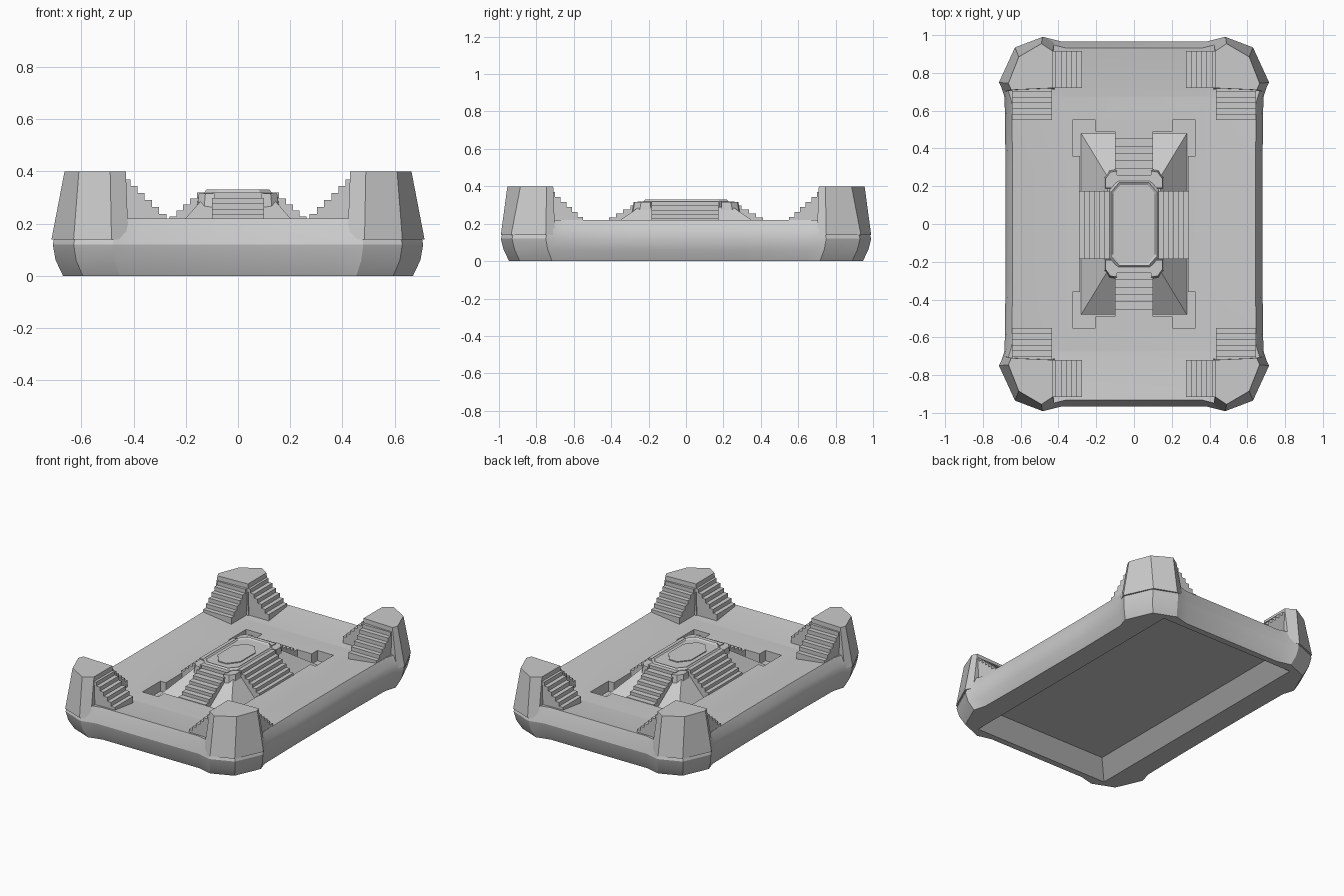
import bpy, bmesh, math

if "Cube" in bpy.data.objects:
    bpy.data.objects.remove(bpy.data.objects["Cube"])


def loft(name, loops, smooth=False):
    """Closed solid skinned through a stack of equal-length 3D loops."""
    bm = bmesh.new()
    rows = [[bm.verts.new(p) for p in lp] for lp in loops]
    n = len(rows[0])
    for a, b in zip(rows, rows[1:]):
        for i in range(n):
            j = (i + 1) % n
            bm.faces.new((a[i], a[j], b[j], b[i]))
    bm.faces.new(rows[0])
    bm.faces.new(rows[-1])
    bmesh.ops.remove_doubles(bm, verts=bm.verts, dist=1e-4)
    bmesh.ops.recalc_face_normals(bm, faces=bm.faces)
    me = bpy.data.meshes.new(name)
    bm.to_mesh(me)
    bm.free()
    ob = bpy.data.objects.new(name, me)
    bpy.context.collection.objects.link(ob)
    if smooth:
        bpy.ops.object.select_all(action='DESELECT')
        ob.select_set(True)
        bpy.context.view_layer.objects.active = ob
        bpy.ops.object.shade_smooth_by_angle(angle=math.radians(25))
    return ob


def at(pts, z, sx=1, sy=1):
    return [(x * sx, y * sy, z) for x, y in pts]


def four(q):
    """Mirror a quadrant outline (from +x side to +y side) to all quadrants."""
    r = q[::-1]
    return (q + [(-x, y) for x, y in r] + [(-x, -y) for x, y in q]
            + [(x, -y) for x, y in r])


def stairs(name, d0, d1, z0, z1, n, w0, w1, axis, sx, sy, bottom):
    """Steps descending from d0 (height z0) to d1 (height z1)."""
    prof = [(d1, bottom), (d0, bottom)]
    for i in range(n):
        z = z0 + (z1 - z0) * i / n
        prof += [(d0 + (d1 - d0) * i / n, z), (d0 + (d1 - d0) * (i + 1) / n, z)]
    loops = []
    for w in (w0, w1):
        loops.append([(sx * (d if axis == 'x' else w),
                       sy * (w if axis == 'x' else d), z) for d, z in prof])
    return loft(name, loops)


# Base slab with bulging corners, shallow dished top and hollowed underside
edge = four([(.68, .3), (.685, .67), (.71, .75), (.63, .93), (.48, .99), (.38, .965)])


def clamp(pts, mx, my):
    return [(math.copysign(min(abs(x), mx), x), math.copysign(min(abs(y), my), y))
            for x, y in pts]


base = loft("base_slab", [
    at(clamp(edge, .40, .78), .09), at(clamp(edge, .50, .88), 0),
    at(edge, 0, .945, .955), at(edge, .06, .985, .985), at(edge, .12),
    at(edge, .17, .985, .985), at(edge, .22, .945, .965),
    at(clamp(edge, .40, .68), .188)], True)

# Sunken court with widened corner pockets
court = four([(.285, .36), (.325, .36), (.325, .55), (.205, .55), (.205, .49)])
cutter = loft("court_cutter", [at(court, .12), at(court, .5)])
cutter.hide_render = True
mod = base.modifiers.new("court", 'BOOLEAN')
mod.operation = 'DIFFERENCE'
mod.solver = 'EXACT'
mod.object = cutter
bpy.context.view_layer.objects.active = base
bpy.ops.object.modifier_apply(modifier=mod.name)
bpy.data.objects.remove(cutter)

# Corner towers, each with two flights of steps
low = [(.42, .965), (.485, .99), (.63, .935), (.715, .75), (.69, .70), (.42, .71)]
top = [(.43, .915), (.49, .955), (.61, .885), (.665, .745), (.65, .71), (.43, .72)]
for sx in (-1, 1):
    for sy in (-1, 1):
        loft("corner_tower", [at(low, .14, sx, sy), at(top, .40, sx, sy)], True)
        stairs("tower_steps_side", .44, .275, .37, .21, 6, .72, .915, 'x', sx, sy, .15)
        stairs("tower_steps_long", .73, .55, .37, .21, 6, .435, .645, 'y', sx, sy, .15)
        # Buttress at each corner of the central dais
        b0 = [(.09, .31), (.14, .30), (.17, .27), (.175, .18), (.09, .18)]
        b1 = [(.09, .28), (.125, .275), (.15, .24), (.15, .19), (.09, .19)]
        loft("dais_buttress", [at(b0, .15, sx, sy), at(b1, .315, sx, sy)])

# Sloping mound below the dais
mound = four([(.28, .48)])
loft("dais_mound", [at(mound, .11), at(mound, .13), at(mound, .29, .5, .52)])

# Dais steps on four sides
for s in (-1, 1):
    stairs("dais_steps_side", .13, .29, .32, .18, 6, -.185, .175, 'x', s, 1, .11)
    stairs("dais_steps_long", .22, .49, .32, .17, 7, -.1, .1, 'y', 1, s, .11)

# Central dais with a rimmed top and raised oval slab
dais = four([(.13, .18), (.085, .23)])
loft("dais", [at(dais, .12), at(dais, .318), at(dais, .33, .93, .95),
              at(dais, .322, .86, .9)])
oval = [(x, y - .015) for x, y in four([(.085, .08), (.03, .15)])]
loft("dais_oval", [at(oval, .3), at(oval, .328)])
